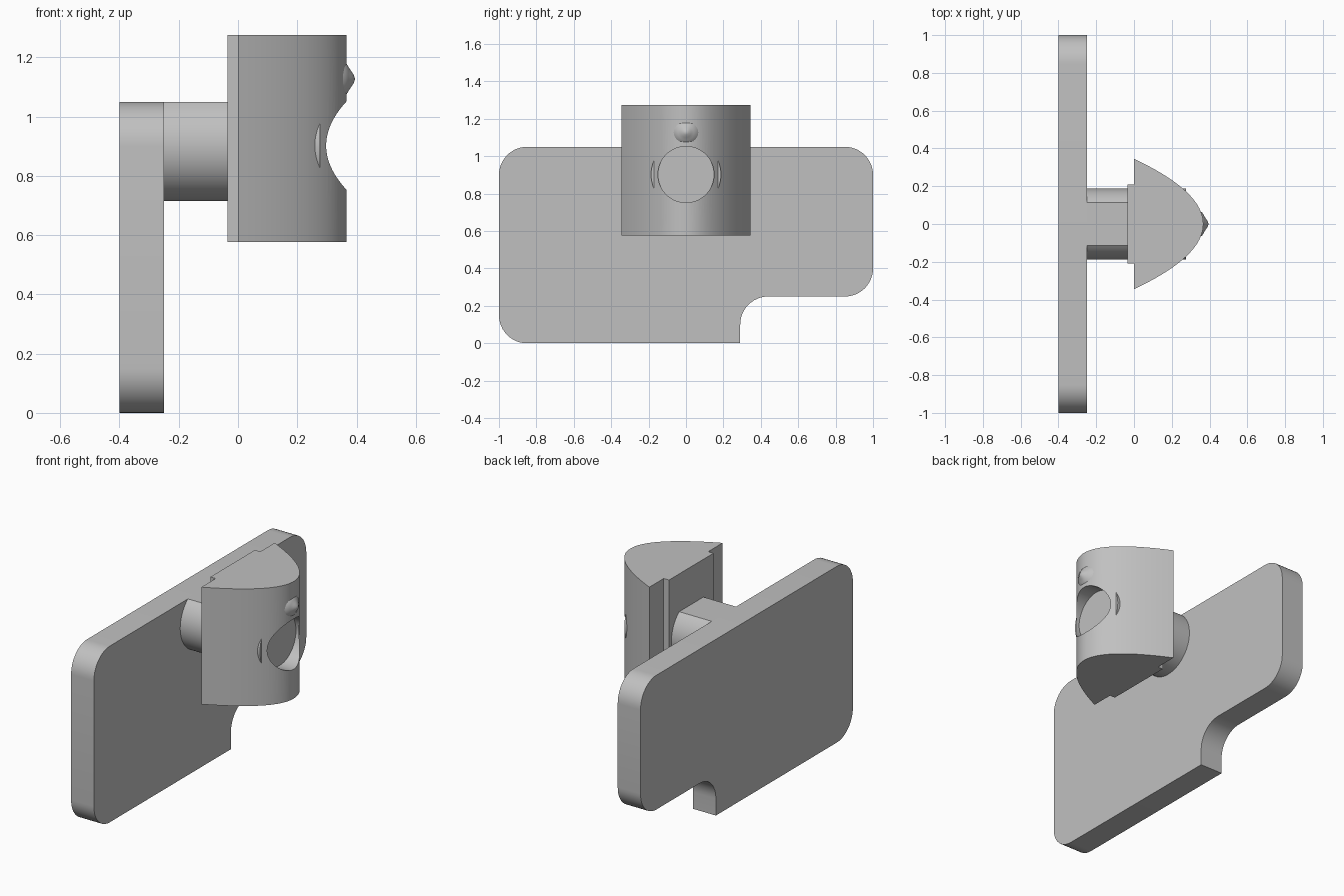
import bpy, bmesh, math
from mathutils import Matrix, Vector

if "Cube" in bpy.data.objects:
    bpy.data.objects.remove(bpy.data.objects["Cube"])

GREY = (0.53, 0.53, 0.53, 1)
grey = bpy.data.materials.new("plain grey")
grey.use_nodes = True
grey.diffuse_color = GREY
grey.node_tree.nodes["Principled BSDF"].inputs["Base Color"].default_value = GREY

AXIS_Z = 0.902   # height of the post and socket axis


def finish(name, bm):
    bmesh.ops.recalc_face_normals(bm, faces=bm.faces)
    mesh = bpy.data.meshes.new(name)
    bm.to_mesh(mesh)
    bm.free()
    obj = bpy.data.objects.new(name, mesh)
    bpy.context.collection.objects.link(obj)
    mesh.materials.append(grey)
    return obj


def smooth(obj):
    bpy.ops.object.select_all(action='DESELECT')
    obj.select_set(True)
    bpy.context.view_layer.objects.active = obj
    bpy.ops.object.shade_smooth_by_angle(angle=math.radians(30))


def prism(points, direction):
    bm = bmesh.new()
    face = bm.faces.new([bm.verts.new(p) for p in points])
    ext = bmesh.ops.extrude_face_region(bm, geom=[face])
    moved = [v for v in ext["geom"] if isinstance(v, bmesh.types.BMVert)]
    bmesh.ops.translate(bm, verts=moved, vec=direction)
    return bm


def rod(radius, x0, x1):
    bm = bmesh.new()
    place = Matrix.Translation(((x0 + x1) / 2, 0, AXIS_Z)) @ Matrix.Rotation(math.pi / 2, 4, 'Y')
    bmesh.ops.create_cone(bm, cap_ends=True, segments=96, radius1=radius,
                          radius2=radius, depth=x1 - x0, matrix=place)
    return bm


def arc(cy, cz, start, end, radius=0.15, steps=12):
    angles = [math.radians(start + (end - start) * i / steps) for i in range(steps + 1)]
    return [(-0.4, cy + radius * math.cos(a), cz + radius * math.sin(a)) for a in angles]


# Rounded plate with a stepped lower corner
outline = [(-0.4, 0.29, 0)] + arc(0.44, 0.1, 180, 90) + arc(0.85, 0.4, -90, 0)
outline += arc(0.85, 0.9, 0, 90) + arc(-0.85, 0.9, 90, 180) + arc(-0.85, 0.15, 180, 270)
smooth(finish("plate", prism(outline, (0.15, 0, 0))))

# Post, trimmed flat level with the top of the plate
bm = rod(0.187, -0.26, 0.276)
cut = bmesh.ops.bisect_plane(bm, geom=bm.verts[:] + bm.edges[:] + bm.faces[:],
                             plane_co=(0, 0, 1.05), plane_no=(0, 0, 1), clear_outer=True)
bmesh.ops.holes_fill(bm, edges=[e for e in bm.edges if e.is_boundary])
smooth(finish("post", bm))

# Head with a parabolic front and a shallow back step
section = [(-0.035, 0.21), (-0.035, -0.21), (0, -0.21)]
for i in range(49):
    t = -1 + i / 24
    section.append((0.367 * (1 - t * t), 0.345 * t))
section.append((0, 0.21))
head = finish("head", prism([(x, y, 0.577) for x, y in section], (0, 0, 0.698)))

# Round socket bored into the front of the head
cutter = finish("socket_cutter", rod(0.15, 0.277, 0.6))
cutter.hide_render = True
bore = head.modifiers.new("socket", 'BOOLEAN')
bore.operation = 'DIFFERENCE'
bore.solver = 'EXACT'
bore.object = cutter
bpy.context.view_layer.objects.active = head
bpy.ops.object.modifier_apply(modifier=bore.name)
bpy.data.objects.remove(cutter)
smooth(head)

# Small flared point above the socket
bm = bmesh.new()
profile = [(0.34, 0.075), (0.362, 0.06), (0.372, 0.042), (0.382, 0.027), (0.391, 0.013), (0.395, 0)]
verts = [bm.verts.new((x, 0, 1.127 + r)) for x, r in profile]
edges = [bm.edges.new(pair) for pair in zip(verts, verts[1:])]
bmesh.ops.spin(bm, geom=verts + edges, cent=(0, 0, 1.127), axis=(1, 0, 0),
               angle=math.tau, steps=32)
bmesh.ops.remove_doubles(bm, verts=bm.verts, dist=0.0005)
smooth(finish("front_point", bm))
